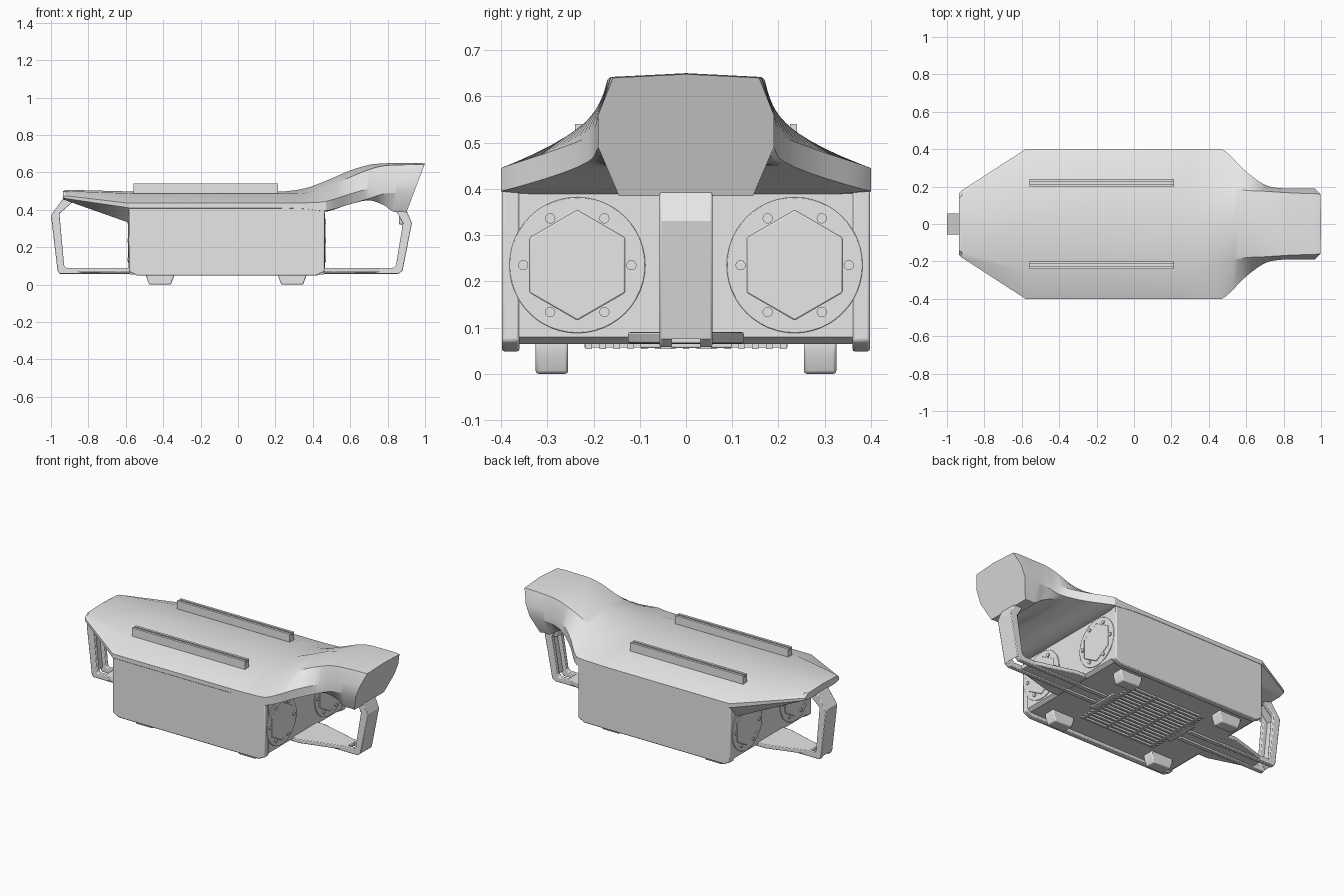
import bpy, bmesh
from math import sin, cos, pi, radians

old = bpy.data.objects.get("Cube")
if old:
    bpy.data.objects.remove(old, do_unlink=True)

GREY = (0.8, 0.8, 0.8, 1.0)
mat = bpy.data.materials.new("plain_grey")
mat.use_nodes = True
mat.diffuse_color = GREY
mat.node_tree.nodes["Principled BSDF"].inputs["Base Color"].default_value = GREY


def finish(name, bm, bevel=0.0, angle=30):
    """Turn a bmesh into a named object with sharp-edged smooth shading."""
    bmesh.ops.recalc_face_normals(bm, faces=bm.faces)
    mesh = bpy.data.meshes.new(name)
    bm.to_mesh(mesh)
    bm.free()
    for poly in mesh.polygons:
        poly.use_smooth = True
    mesh.set_sharp_from_angle(angle=radians(angle))
    mesh.materials.append(mat)
    obj = bpy.data.objects.new(name, mesh)
    bpy.context.collection.objects.link(obj)
    if bevel:
        mod = obj.modifiers.new("soft_edges", 'BEVEL')
        mod.width = bevel
        mod.segments = 2
        mod.limit_method = 'ANGLE'
        mod.angle_limit = radians(40)
    return obj


def prism(name, pts, start, end, axis, bevel=0.0):
    """Extrude a flat outline along one axis."""
    place = {'x': lambda u, v, d: (d, u, v),
             'y': lambda u, v, d: (u, d, v),
             'z': lambda u, v, d: (u, v, d)}[axis]
    bm = bmesh.new()
    rings = [[bm.verts.new(place(u, v, d)) for u, v in pts] for d in (start, end)]
    n = len(pts)
    for ring in rings:
        bm.faces.new(ring)
    for i in range(n):
        j = (i + 1) % n
        bm.faces.new((rings[0][i], rings[0][j], rings[1][j], rings[1][i]))
    return finish(name, bm, bevel)


def box(name, x, y, z, bevel=0.0):
    outline = [(x[0], y[0]), (x[1], y[0]), (x[1], y[1]), (x[0], y[1])]
    return prism(name, outline, z[0], z[1], 'z', bevel)


def ngon(cu, cv, r, n, phase=0.0):
    return [(cu + r * cos(phase + 2 * pi * i / n),
             cv + r * sin(phase + 2 * pi * i / n)) for i in range(n)]


def spline(rows, i, t, first):
    """Smooth interpolation between stations i and i + 1."""
    a, b, c = rows[max(i - 1, first)], rows[i], rows[i + 1]
    d = rows[min(i + 2, len(rows) - 1)]
    return [0.5 * (2 * q + (r - p) * t + (2 * p - 5 * q + 4 * r - s) * t * t
                   + (3 * q - p - 3 * r + s) * t ** 3)
            for p, q, r, s in zip(a, b, c, d)]


# Top shell stations: x, crown z, shoulder y z, edge y, edge top z,
# edge bottom z, floor y z
stations = [
    (-.935, .500, .14, .495, .165, .475, .465, .13, .455),
    (-.92, .507, .15, .500, .18, .475, .460, .14, .450),
    (-.58, .498, .25, .488, .40, .435, .410, .33, .330),
    (.25, .498, .25, .488, .40, .435, .410, .33, .380),
    (.36, .515, .23, .490, .40, .437, .405, .33, .390),
    (.47, .555, .20, .520, .40, .445, .395, .33, .390),
    (.60, .610, .18, .575, .28, .485, .430, .20, .430),
    (.70, .640, .175, .615, .21, .515, .460, .17, .450),
    (.78, .648, .17, .635, .192, .55, .485, .15, .425),
    (.87, .650, .165, .64, .19, .56, .49, .145, .390),
    (.96, .650, .163, .642, .19, .56, .49, .145, .388),
    (1.0, .648, .158, .64, .19, .56, .49, .145, .385),
]
CURVED = 3
rows = list(stations[:CURVED])
for i in range(CURVED, len(stations) - 1):
    rows += [spline(stations, i, k / 6, CURVED) for k in range(6)]
rows.append(stations[-1])

bm = bmesh.new()
rings = []
for x, zt, ys, zs, ye, ze, zu, yl, zl in rows:
    ye = min(ye, 0.4)
    half = [(ys, zs), (ye, ze), (ye, zu), (yl, zl)]
    loop = [(0, zt)] + half + [(0, zl)] + [(-y, z) for y, z in reversed(half)]
    # The nose face leans back towards its lower edge
    lean = max(0, (x - 0.78) / 0.22) * 0.1 / 0.263
    rings.append([bm.verts.new((x - lean * (0.648 - z), y, z)) for y, z in loop])
for a, b in zip(rings, rings[1:]):
    for i in range(len(a)):
        j = (i + 1) % len(a)
        bm.faces.new((a[i], a[j], b[j], b[i]))
bm.faces.new(rings[0])
bm.faces.new(rings[-1])
finish("top_shell", bm, angle=24)

# Body core and side panels
BACK, FRONT = -0.58, 0.46
prism("body_core", [(BACK, .39), (BACK, .08), (-.56, .065), (.44, .065),
                    (FRONT, .08), (FRONT, .39)], -.38, .38, 'y')
panel = [(BACK - .002, .42), (BACK - .002, .07), (-.54, .048), (.42, .048),
         (FRONT + .003, .07), (FRONT + .003, .42)]
for side, s in (("left", 1), ("right", -1)):
    prism(side + "_side_panel", panel, s * .36, s * .398, 'y', .006)

    # Slotted mounting rail, an open channel
    rail = [(.20, .47), (.24, .47), (.24, .54), (.225, .54), (.225, .525),
            (.215, .525), (.215, .54), (.20, .54)]
    prism(side + "_rail", [(s * y, z) for y, z in rail], -.56, .215, 'x')

    # Tapered feet
    for end, cx in (("rear", -.417), ("front", .29)):
        prism(f"{side}_{end}_foot", [(cx - .075, .07), (cx + .075, .07), (cx + .075, .045),
                                     (cx + .058, 0), (cx - .058, 0), (cx - .075, .045)],
              s * .255, s * .325, 'y', .006)

    # Round covers with a raised hexagon and bolts
    for end, x0, d in (("front", FRONT, 1), ("rear", BACK, -1)):
        tag = f"{side}_{end}_cover"
        cy, cz = s * .235, .235
        prism(tag, ngon(cy, cz, .147, 48), x0, x0 + d * .005, 'x', .002)
        prism(tag + "_hexagon", ngon(cy, cz, .119, 6, pi / 2), x0, x0 + d * .009, 'x', .003)
        for k, (by, bz) in enumerate(ngon(cy, cz, .117, 6)):
            prism(f"{tag}_bolt_{k}", ngon(by, bz, .011, 14), x0, x0 + d * .011, 'x')

# Underside vent: long slats crossed by ribs
for k in range(15):
    y = -.21 + k * .03
    box(f"vent_slat_{k}", (-.32, .2), (y - .007, y + .007), (.054, .07))
for k in range(4):
    x = -.3 + k * .16
    box(f"vent_rib_{k}", (x - .008, x + .008), (-.22, .22), (.057, .07))

# Carry handles: two side frames, an outer web and a flared base plate
handles = {
    "front": ([(.43, .058), (.86, .058), (.88, .075), (.93, .33), (.895, .41)],
              [(.43, .09), (.83, .09), (.845, .105), (.882, .33), (.835, .41)]),
    "rear": ([(-.55, .058), (-.955, .058), (-.965, .075), (-1, .37), (-.93, .468)],
             [(-.55, .09), (-.92, .09), (-.93, .105), (-.955, .38), (-.88, .445)]),
}
for end, (outer, inner) in handles.items():
    d = 1 if end == "front" else -1
    for side, s in (("left", 1), ("right", -1)):
        prism(f"{end}_handle_{side}_frame", outer + inner[::-1], s * .03, s * .057, 'y', .004)
        # Runner continuing beneath the body
        box(f"{end}_{side}_runner", sorted((d * .3 - .06, d * .52 - .06)),
            sorted((s * .03, s * .055)), (.054, .07))
    mid = [(a + .45 * (c - a), b + .45 * (e - b))
           for (a, b), (c, e) in zip(outer, inner)]
    prism(end + "_handle_web", outer[2:] + mid[:1:-1], -.035, .035, 'y')
    near, far = (.44, .78) if d > 0 else (-.56, -.88)
    prism(end + "_handle_base", [(near, -.125), (near + d * .07, -.125), (far, -.05),
                                 (far, .05), (near + d * .07, .125), (near, .125)],
          .066, .09, 'z', .004)
    box(end + "_base_crossbar", sorted((d * .24 - .06, d * .29 - .06)),
        (-.1, .1), (.056, .07), .003)

# Latch block at the top of the front handle
box("front_handle_latch", (.86, .905), (-.04, .04), (.32, .395), .01)
